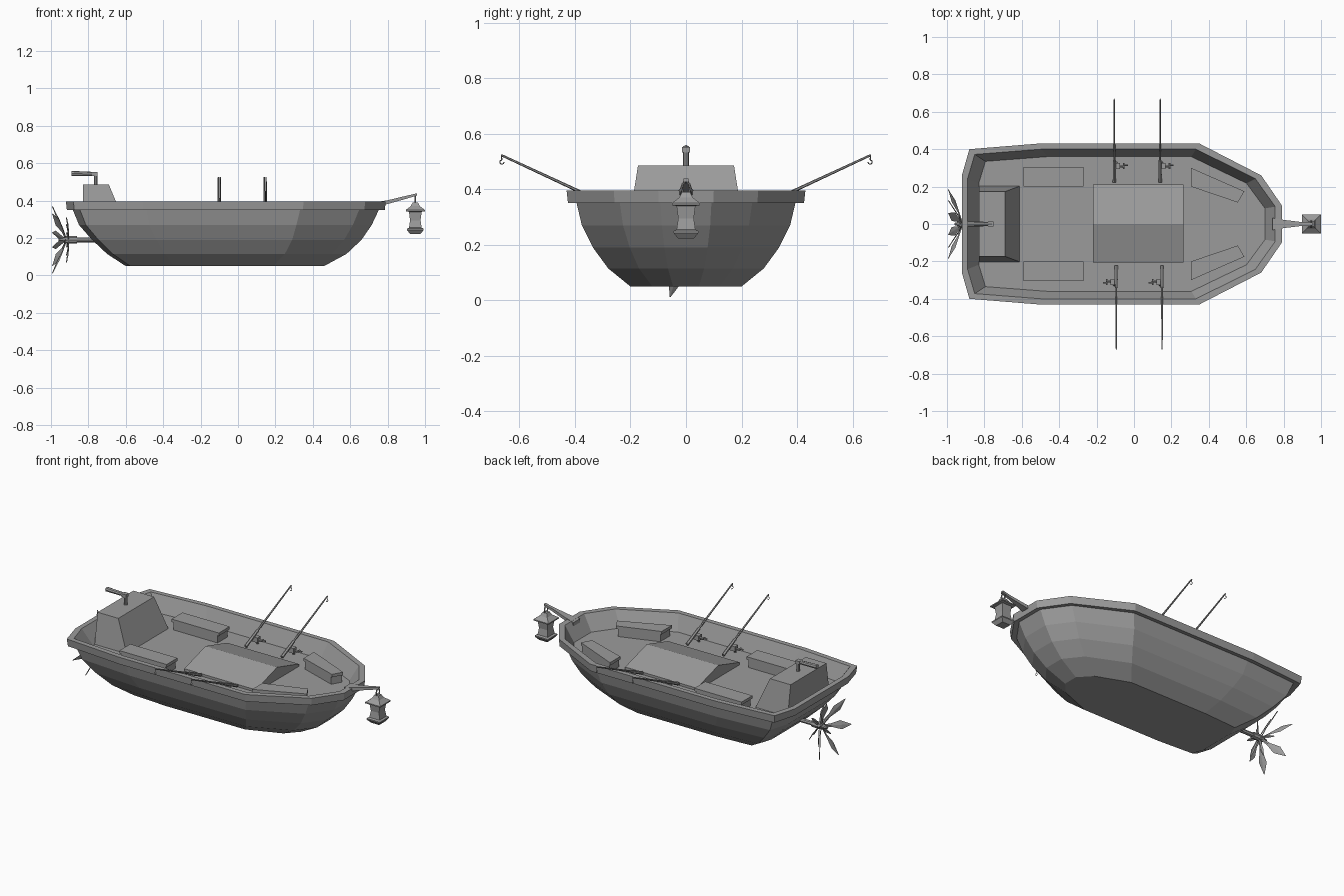
import bpy, bmesh, math
from math import radians, sin, cos
from mathutils import Vector, Matrix

cube = bpy.data.objects.get("Cube")
if cube:
    bpy.data.objects.remove(cube, do_unlink=True)

grey = bpy.data.materials.new("plain grey")
grey.use_nodes = True
grey.diffuse_color = (0.33, 0.33, 0.33, 1)
grey.node_tree.nodes["Principled BSDF"].inputs["Base Color"].default_value = (0.33, 0.33, 0.33, 1)


def finish(name, bm, matrix=None):
    if matrix:
        bm.transform(matrix)
    bmesh.ops.recalc_face_normals(bm, faces=bm.faces)
    mesh = bpy.data.meshes.new(name)
    bm.to_mesh(mesh)
    bm.free()
    mesh.materials.append(grey)
    ob = bpy.data.objects.new(name, mesh)
    bpy.context.collection.objects.link(ob)
    return ob


def add_loft(bm, rings):
    """Skin a stack of equal-length rings and cap both ends."""
    loops = [[bm.verts.new(p) for p in ring] for ring in rings]
    for a, b in zip(loops, loops[1:]):
        for i in range(len(a)):
            j = (i + 1) % len(a)
            bm.faces.new((a[i], a[j], b[j], b[i]))
    bm.faces.new(loops[0])
    bm.faces.new(loops[-1])


def loft(name, rings, matrix=None):
    bm = bmesh.new()
    add_loft(bm, rings)
    return finish(name, bm, matrix)


def rect(x0, x1, half, z):
    return [(x0, -half, z), (x1, -half, z), (x1, half, z), (x0, half, z)]


def add_rod(bm, start, end, r1, r2, sides=6):
    start, end = Vector(start), Vector(end)
    turn = (end - start).to_track_quat('Z', 'Y').to_matrix().to_4x4()
    bmesh.ops.create_cone(bm, cap_ends=True, segments=sides, radius1=r1, radius2=r2,
                          depth=(end - start).length,
                          matrix=Matrix.Translation((start + end) / 2) @ turn)


def add_box(bm, centre, size):
    bmesh.ops.create_cube(bm, size=1, matrix=Matrix.Translation(centre) @ Matrix.Diagonal((*size, 1)))


# Hull: one half outline, mirrored and rescaled for each level
HALF = [(0.79, 0.10), (0.68, 0.26), (0.35, 0.43), (-0.51, 0.43), (-0.88, 0.40), (-0.92, 0.26)]


def outline(stern, bow, half, z):
    pts = [(stern + (x + 0.92) / 1.71 * (bow - stern), y * half / 0.43) for x, y in HALF]
    return [(x, y, z) for x, y in pts] + [(x, -y, z) for x, y in reversed(pts)]


DECK = 0.30
loft("hull", [
    outline(-0.60, 0.46, 0.20, 0.05),
    outline(-0.70, 0.58, 0.28, 0.115),
    outline(-0.78, 0.66, 0.335, 0.19),
    outline(-0.85, 0.715, 0.375, 0.27),
    outline(-0.885, 0.755, 0.395, 0.355),
    outline(-0.915, 0.785, 0.425, 0.35),
    outline(-0.92, 0.79, 0.43, 0.395),
    outline(-0.89, 0.755, 0.40, 0.395),
    outline(-0.83, 0.70, 0.36, DECK),
])

# Stern engine box with sloping sides and front
loft("engine_box", [rect(-0.83, -0.605, 0.205, DECK - 0.02), rect(-0.83, -0.69, 0.173, 0.485)])

# Steering tiller
bm = bmesh.new()
add_rod(bm, (-0.76, 0, 0.48), (-0.76, 0, 0.54), 0.010, 0.010, 8)
add_box(bm, (-0.765, 0, 0.542), (0.03, 0.028, 0.02))
add_rod(bm, (-0.76, 0, 0.542), (-0.89, 0, 0.545), 0.011, 0.014, 8)
finish("tiller", bm)

# Gabled cargo hatch
loft("cargo_hatch", [
    [(x, -0.205, DECK - 0.01), (x, 0.21, DECK - 0.01), (x, 0.21, DECK + 0.015),
     (x, 0, DECK + 0.075), (x, -0.205, DECK + 0.015)] for x in (-0.22, 0.265)])


# Benches with overhanging lids, on both sides
def bench(name, corners, side):
    mid = Vector((sum(c[0] for c in corners) / 4, sum(c[1] for c in corners) / 4))

    def ring(scale, z):
        pts = [mid + (Vector(c) - mid) * scale for c in corners]
        return [(p.x, p.y * side, z) for p in pts]
    top = DECK + 0.065
    loft(name, [ring(0.93, DECK - 0.01), ring(0.93, top - 0.018), ring(1, top - 0.018), ring(1, top)])


for label, side in (("left", 1), ("right", -1)):
    bench(label + "_stern_bench", [(-0.59, 0.20), (-0.27, 0.20), (-0.27, 0.305), (-0.59, 0.305)], side)
    bench(label + "_bow_bench", [(0.305, 0.20), (0.555, 0.115), (0.59, 0.175), (0.305, 0.30)], side)


# Fishing rods with grip, reel, crank and hook
def fishing_rod(name, x, y_turn):
    bm = bmesh.new()
    grip, butt, tip = (0, 0.34, 0.372), (0, 0.225, 0.318), (0, 0.665, 0.523)
    add_rod(bm, butt, grip, 0.010, 0.009)
    add_rod(bm, grip, tip, 0.006, 0.004)
    add_box(bm, (0.012, 0.31, 0.335), (0.035, 0.03, 0.03))
    add_rod(bm, (0.02, 0.31, 0.335), (0.055, 0.305, 0.335), 0.007, 0.007)
    add_rod(bm, (0.05, 0.295, 0.335), (0.05, 0.325, 0.335), 0.005, 0.005)
    add_rod(bm, (0.05, 0.315, 0.335), (0.072, 0.315, 0.335), 0.005, 0.005)
    add_rod(bm, (0.01, 0.31, 0.34), (0.01, 0.33, DECK - 0.01), 0.007, 0.007)
    hook = [(0, 0.663 + 0.008 * sin(a), 0.498 + 0.008 * cos(a))
            for a in (radians(d) for d in range(0, 271, 54))]
    for a, b in zip([(0, 0.665, 0.523)] + hook, hook):
        add_rod(bm, a, b, 0.002, 0.002, 4)
    finish(name, bm, Matrix.Translation((x, 0, 0)) @ Matrix.Rotation(y_turn, 4, 'Z'))


for i, x in enumerate((-0.105, 0.14)):
    fishing_rod(f"left_fishing_rod_{i + 1}", x, 0)
    fishing_rod(f"right_fishing_rod_{i + 1}", x + 0.01, math.pi)

# Bow pole
loft("lantern_pole", [
    [(x, -w, z - h), (x, w, z - h), (x, w, z + h), (x, -w, z + h)]
    for x, w, z, h in ((0.74, 0.032, 0.38, 0.012), (0.80, 0.022, 0.392, 0.010),
                       (0.90, 0.010, 0.418, 0.008), (0.957, 0.009, 0.433, 0.006))])

# Four-sided lantern and its hanging ring
LX = 0.948
profile = [(0.028, 0.222), (0.045, 0.243), (0.045, 0.25), (0.034, 0.255), (0.028, 0.295),
           (0.034, 0.34), (0.051, 0.343), (0.051, 0.35), (0.025, 0.37), (0.014, 0.39)]
loft("lantern", [rect(LX - w, LX + w, w, z) for w, z in profile])
bm = bmesh.new()
ring = [(LX, 0.016 * sin(a), 0.405 + 0.022 * cos(a)) for a in (radians(45 * k) for k in range(9))]
for a, b in zip(ring, ring[1:]):
    add_rod(bm, a, b, 0.004, 0.004, 5)
finish("lantern_ring", bm)

# Propeller: shaft, hub, swept blades and short spokes
PZ = 0.19
bm = bmesh.new()
add_rod(bm, (-0.70, 0, PZ), (-0.87, 0, PZ), 0.013, 0.013, 8)
add_rod(bm, (-0.86, 0, PZ), (-0.93, 0, PZ), 0.020, 0.020, 8)
add_rod(bm, (-0.93, 0, PZ), (-0.96, 0, PZ), 0.014, 0.006, 8)
finish("propeller_shaft", bm)


def blade(name, angle, stations):
    """Flat pitched blade; stations are x, radius, half width."""
    rings = [[(x - 0.4 * w, -w, r), (x + 0.003, 0, r), (x + 0.4 * w, w, r), (x - 0.003, 0, r)]
             for x, r, w in stations]
    loft(name, rings, Matrix.Translation((0, 0, PZ)) @ Matrix.Rotation(radians(angle), 4, 'X'))


for k in range(6):
    blade(f"propeller_blade_{k + 1}", 60 * k - 18,
          [(-0.92, 0.01, 0.007), (-0.938, 0.065, 0.009), (-0.965, 0.125, 0.024), (-0.992, 0.187, 0.002)])
    blade(f"propeller_spoke_{k + 1}", 60 * k + 12,
          [(-0.905, 0.01, 0.005), (-0.91, 0.08, 0.010), (-0.917, 0.122, 0.003)])
